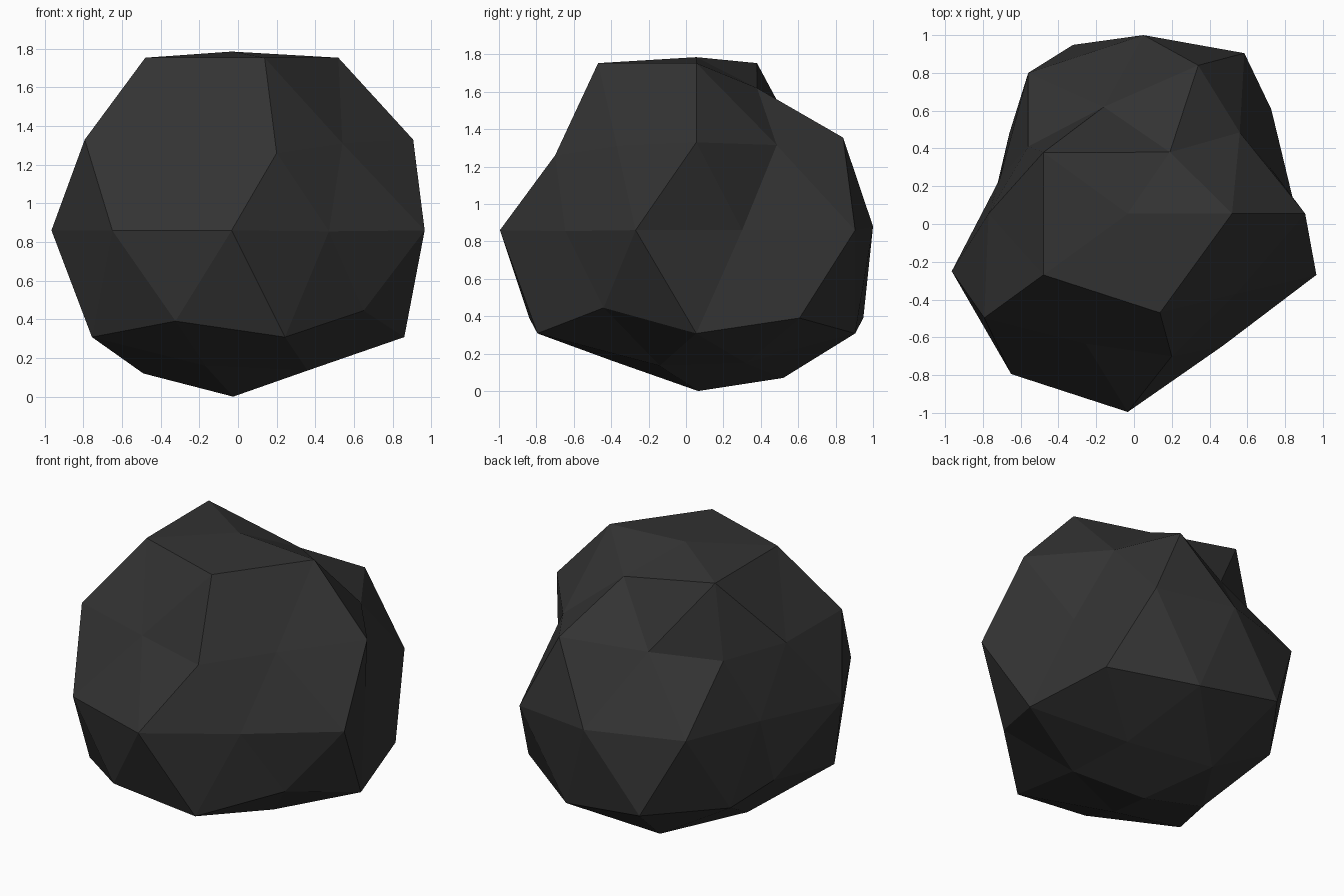
import bpy, bmesh
from mathutils import Vector

CENTRE = Vector((-0.033, 0.055, 0.86))
RADIUS = 1.05

# chipped corners of the boulder: where each dented sphere corner ends up
CHIPS = [
    # crown and upper back hollow
    (-0.033, 0.055, 1.785), (0.19, 0.38, 1.62), (-0.16, 0.62, 1.305),
    (-0.56, 0.41, 1.272), (0.34, 0.84, 1.355), (0.56, 0.485, 1.315),
    (0.05, 1.0, 0.88), (-0.56, 0.80, 0.89),
    # left flank
    (-0.77, 0.055, 1.315), (-0.965, -0.25, 0.86), (-0.71, 0.24, 0.85),
    (-0.74, 0.14, 0.43), (-0.66, 0.48, 0.355),
    # front and right flank
    (-0.257, -0.633, 1.307), (0.20, -0.70, 1.26), (0.54, -0.37, 1.31),
    (0.47, -0.645, 0.855), (0.65, -0.44, 0.445), (0.72, 0.30, 0.86),
    # underside
    (-0.025, 0.065, 0.0), (0.36, -0.14, 0.135), (0.32, 0.32, 0.15),
    (-0.175, 0.52, 0.07), (-0.49, 0.055, 0.12), (-0.17, -0.39, 0.16),
]

# faceted sphere, each chip pulls in the corner lying in its direction
bm = bmesh.new()
bmesh.ops.create_icosphere(bm, subdivisions=2, radius=RADIUS)
corners = [(v, v.co.normalized()) for v in bm.verts]
for v in bm.verts:
    v.co += CENTRE
for chip in CHIPS:
    p = Vector(chip)
    d = (p - CENTRE).normalized()
    vert = max(corners, key=lambda c: c[1].dot(d))[0]
    vert.co = p
bmesh.ops.recalc_face_normals(bm, faces=bm.faces)

mesh = bpy.data.meshes.new("boulder")
bm.to_mesh(mesh)
bm.free()
rock = bpy.data.objects.new("boulder", mesh)
bpy.context.collection.objects.link(rock)

# one dark stone colour
stone = bpy.data.materials.new("dark stone")
stone.diffuse_color = (0.033, 0.033, 0.033, 1)
mesh.materials.append(stone)
